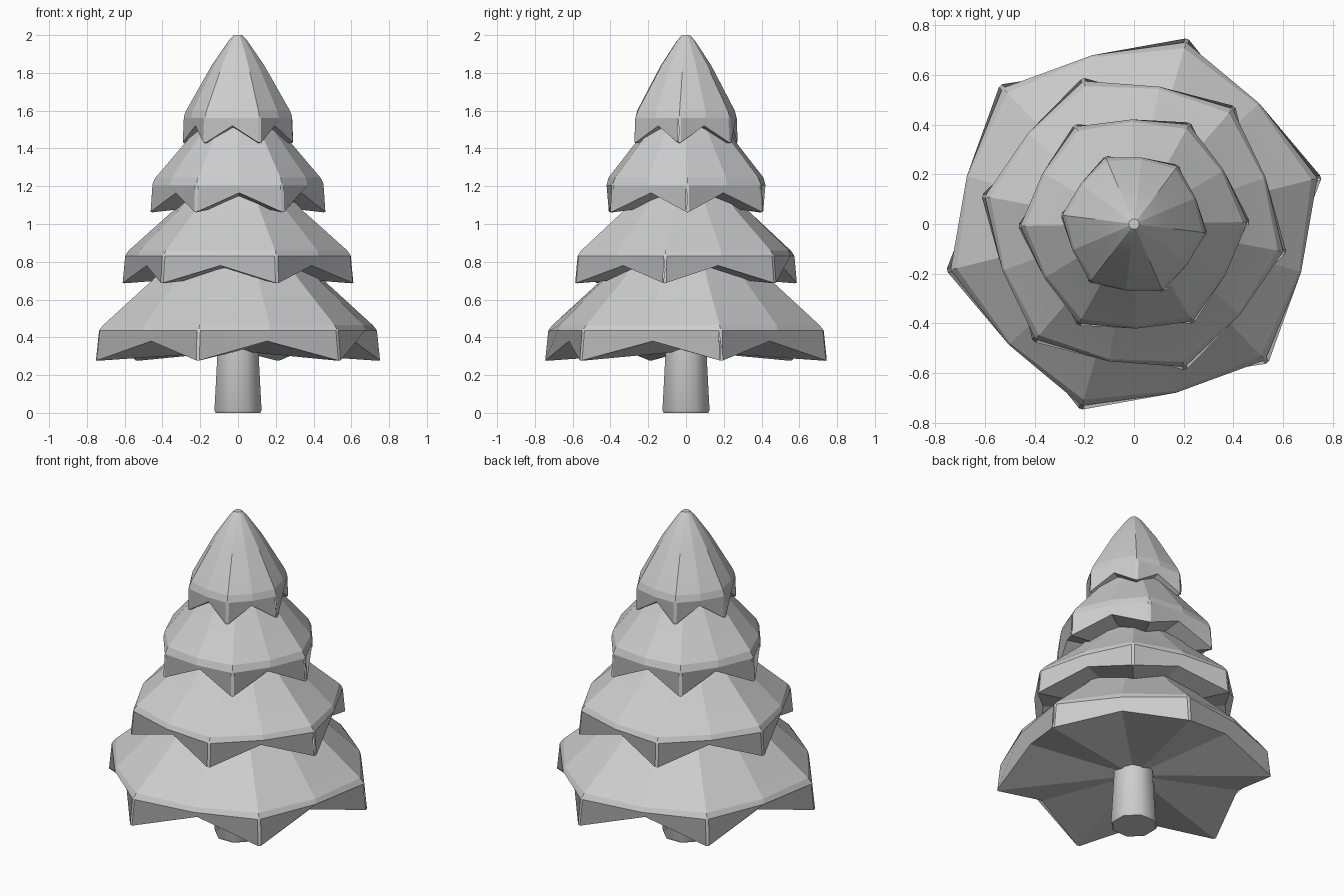
import bpy, bmesh
from math import cos, sin, pi, radians

old = bpy.data.objects.get("Cube")
if old:
    bpy.data.objects.remove(old, do_unlink=True)

grey = bpy.data.materials.new("plain grey")
grey.use_nodes = True
colour = (0.61, 0.61, 0.61, 1)
grey.diffuse_color = colour
grey.node_tree.nodes["Principled BSDF"].inputs["Base Color"].default_value = colour


def finish(name, bm, smooth_angle):
    """Turn a bmesh into an object, smoothing only edges below the angle."""
    bmesh.ops.recalc_face_normals(bm, faces=bm.faces)
    for face in bm.faces:
        face.smooth = True
    mesh = bpy.data.meshes.new(name)
    bm.to_mesh(mesh)
    bm.free()
    mesh.set_sharp_from_angle(angle=radians(smooth_angle))
    mesh.materials.append(grey)
    bpy.context.collection.objects.link(bpy.data.objects.new(name, mesh))


def skin(bm, rings):
    """Join neighbouring rings with quads and cap the top."""
    n = len(rings[0])
    for low, high in zip(rings, rings[1:]):
        for i in range(n):
            j = (i + 1) % n
            bm.faces.new((low[i], low[j], high[j], high[i]))
    bm.faces.new(rings[-1])


def tier(name, turn, tip_z, valley_z, profile):
    """Six-pointed skirt: even corners droop to tips, odd corners tuck in as valleys."""
    bm = bmesh.new()

    def ring(radius, heights, squeeze):
        verts = []
        for i in range(12):
            a = radians(turn) + i * pi / 6
            r = radius * (squeeze if i % 2 else 1)
            verts.append(bm.verts.new((r * cos(a), r * sin(a), heights[i % 2])))
        return verts

    rings = [ring(profile[0][0] * 1.025, (tip_z, valley_z), 0.82)]
    for k, (r, z) in enumerate(profile):
        rings.append(ring(r, (z, z), min(0.966, 0.92 + 0.02 * k)))
    skin(bm, rings)
    # shallow underside, sagging a little at the centre
    base = rings[0]
    centre = bm.verts.new((0, 0, (tip_z + valley_z) / 2))
    for i in range(12):
        bm.faces.new((base[i - 1], base[i], centre))
    # narrow chamfer down each drooping tip
    tips = [bm.edges.get((base[i], rings[1][i])) for i in range(0, 12, 2)]
    bmesh.ops.bevel(bm, geom=tips, offset=0.01, segments=1, affect='EDGES')
    finish(name, bm, 12)


tier("bottom_branches", 14, 0.275, 0.38,
     [(0.76, 0.435), (0.735, 0.465), (0.47, 0.70), (0.25, 0.92)])
tier("lower_middle_branches", -10.5, 0.685, 0.78,
     [(0.61, 0.83), (0.588, 0.86), (0.35, 1.07), (0.17, 1.27)])
tier("upper_middle_branches", 1, 1.06, 1.165,
     [(0.457, 1.205), (0.437, 1.245), (0.25, 1.465), (0.13, 1.63)])
tier("top_branches", -7, 1.425, 1.52,
     [(0.292, 1.56), (0.277, 1.60), (0.14, 1.84), (0.05, 1.97), (0.022, 2.0)])

# tapered eight-sided trunk with a narrow foot chamfer
bm = bmesh.new()
trunk = [[bm.verts.new((r * cos((i + 0.5) * pi / 4), r * sin((i + 0.5) * pi / 4), z))
          for i in range(8)]
         for r, z in ((0.128, 0), (0.135, 0.012), (0.112, 0.42))]
skin(bm, trunk)
bm.faces.new(trunk[0])
finish("trunk", bm, 50)
